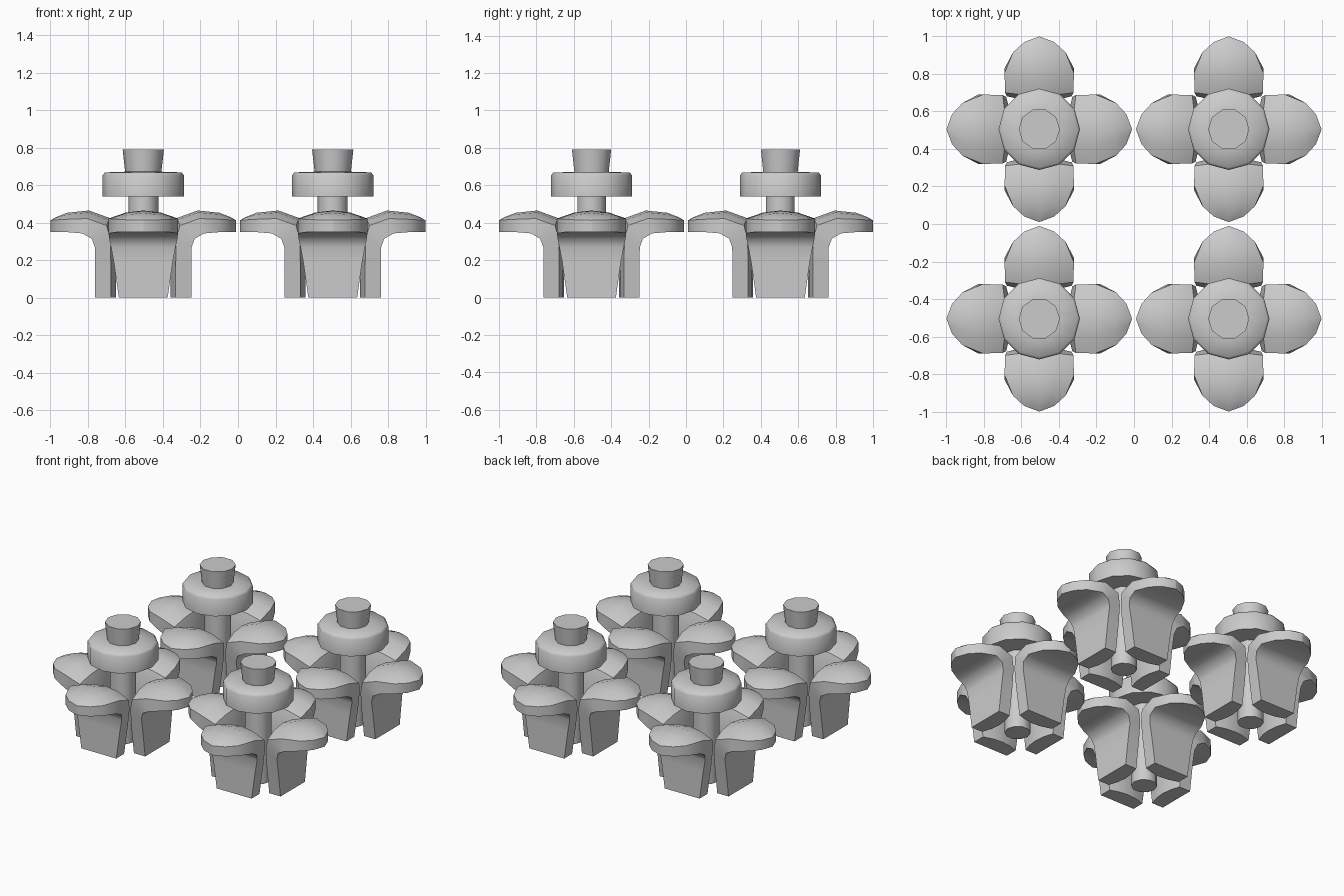
import bpy, bmesh, math

if "Cube" in bpy.data.objects:
    bpy.data.objects.remove(bpy.data.objects["Cube"], do_unlink=True)

# Single grey material
grey = bpy.data.materials.new("plain grey")
grey.use_nodes = True
grey.diffuse_color = (0.6, 0.6, 0.6, 1)
grey.node_tree.nodes["Principled BSDF"].inputs["Base Color"].default_value = (0.6, 0.6, 0.6, 1)


def finish(bm, name, angle):
    """Turn a bmesh into a mesh, smooth below the given angle."""
    bmesh.ops.remove_doubles(bm, verts=bm.verts, dist=0.0005)
    bmesh.ops.recalc_face_normals(bm, faces=bm.faces)
    mesh = bpy.data.meshes.new(name)
    bm.to_mesh(mesh)
    bm.free()
    mesh.materials.append(grey)
    mesh.shade_smooth()
    mesh.set_sharp_from_angle(angle=math.radians(angle))
    return mesh


def loft(rings, name, angle):
    """Skin closed rings of points and cap both ends."""
    bm = bmesh.new()
    rows = [[bm.verts.new(p) for p in ring] for ring in rings]
    n = len(rows[0])
    for a, b in zip(rows, rows[1:]):
        for i in range(n):
            j = (i + 1) % n
            bm.faces.new((a[i], a[j], b[j], b[i]))
    bm.faces.new(rows[0])
    bm.faces.new(rows[-1])
    # Drop faces that collapse where a ring narrows to a point
    bmesh.ops.remove_doubles(bm, verts=bm.verts, dist=0.0005)
    bmesh.ops.dissolve_degenerate(bm, dist=0.0001, edges=bm.edges)
    return finish(bm, name, angle)


def turned(profile, sides, name, angle=60):
    """Revolve (radius, z) points around the z axis."""
    steps = [2 * math.pi * i / sides for i in range(sides)]
    return loft([[(r * math.cos(t), r * math.sin(t), z) for t in steps]
                 for r, z in profile], name, angle)


# Petal stations: outer point, inner edge point, inner middle point (r, z), half width
STATIONS = [
    ((.257, .00), (.173, .00), (.146, .00), .130),
    ((.257, .19), (.173, .19), (.146, .19), .157),
    ((.258, .27), (.176, .31), (.150, .33), .172),
    ((.275, .315), (.195, .385), (.180, .425), .182),
    ((.325, .343), (.300, .422), (.290, .465), .185),
    ((.410, .350), (.410, .418), (.405, .453), .140),
    ((.465, .350), (.465, .415), (.465, .430), .080),
    ((.494, .350), (.494, .413), (.494, .413), .002),
]
ACROSS = (-1, -.5, 0, .5, 1)
rings = []
for (ro, zo), (re, ze), (rm, zm), w in STATIONS:
    outer = [(ro, t * w, zo) for t in ACROSS]
    inner = [(re + (rm - re) * (1 - t * t), t * w, ze + (zm - ze) * (1 - t * t))
             for t in reversed(ACROSS)]
    rings.append(outer + inner)
petal = loft(rings, "petal", 48)

# Turned centre parts
stem = turned([(.08, 0), (.08, .56)], 10, "stem")
head = turned([(.217, .54), (.217, .652), (.205, .668), (.09, .672)], 12, "head")
knob = turned([(.096, .665), (.11, .79)], 10, "knob")


def place(name, mesh, x, y, turn=0):
    ob = bpy.data.objects.new(name, mesh)
    ob.location = (x, y, 0)
    ob.rotation_euler.z = turn
    bpy.context.collection.objects.link(ob)


# Four flowers in a square
C = 0.505
for side, x in (("left", C), ("right", -C)):
    for end, y in (("front", -C), ("back", C)):
        tag = f"{end}_{side}"
        place(f"{tag}_stem", stem, x, y)
        place(f"{tag}_head", head, x, y)
        place(f"{tag}_knob", knob, x, y)
        for i in range(4):
            place(f"{tag}_petal_{i + 1}", petal, x, y, i * math.pi / 2)
